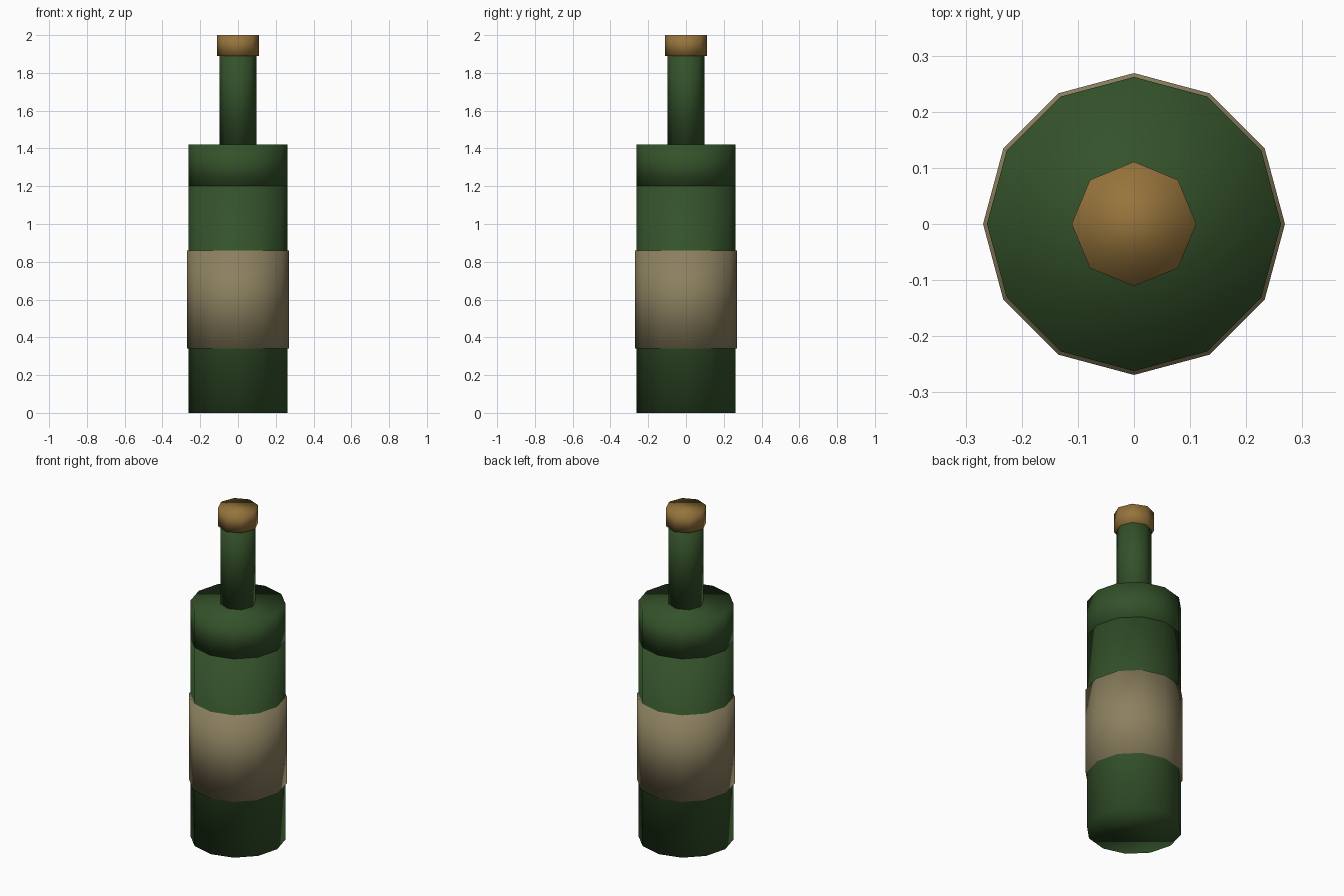
import bpy

cube = bpy.data.objects.get("Cube")
if cube:
    bpy.data.objects.remove(cube, do_unlink=True)


def material(name, color):
    mat = bpy.data.materials.new(name)
    mat.use_nodes = True
    mat.diffuse_color = (*color, 1)
    bsdf = next(n for n in mat.node_tree.nodes if n.type == 'BSDF_PRINCIPLED')
    bsdf.inputs["Base Color"].default_value = (*color, 1)
    bsdf.inputs["Roughness"].default_value = 0.8
    return mat


def drum(name, sides, radius, bottom, top, mat):
    """Closed, softly shaded cylinder between two heights."""
    bpy.ops.mesh.primitive_cylinder_add(
        vertices=sides, radius=radius, depth=top - bottom,
        location=(0, 0, (bottom + top) / 2))
    obj = bpy.context.object
    obj.name = name
    obj.data.materials.append(mat)
    bpy.ops.object.shade_smooth()
    return obj


glass = material("green glass", (0.034, 0.084, 0.023))
paper = material("beige paper", (0.262, 0.216, 0.115))
cork = material("tan cork", (0.305, 0.174, 0.045))

# Bottle body, shoulder and neck
drum("body", 12, 0.262, 0, 1.2, glass)
drum("shoulder", 12, 0.262, 1.2, 1.42, glass)
drum("neck", 8, 0.097, 1.42, 1.98, glass)

# Wrapped label and stopper
drum("label", 12, 0.269, 0.34, 0.86, paper)
drum("stopper", 8, 0.111, 1.89, 2.0, cork)
